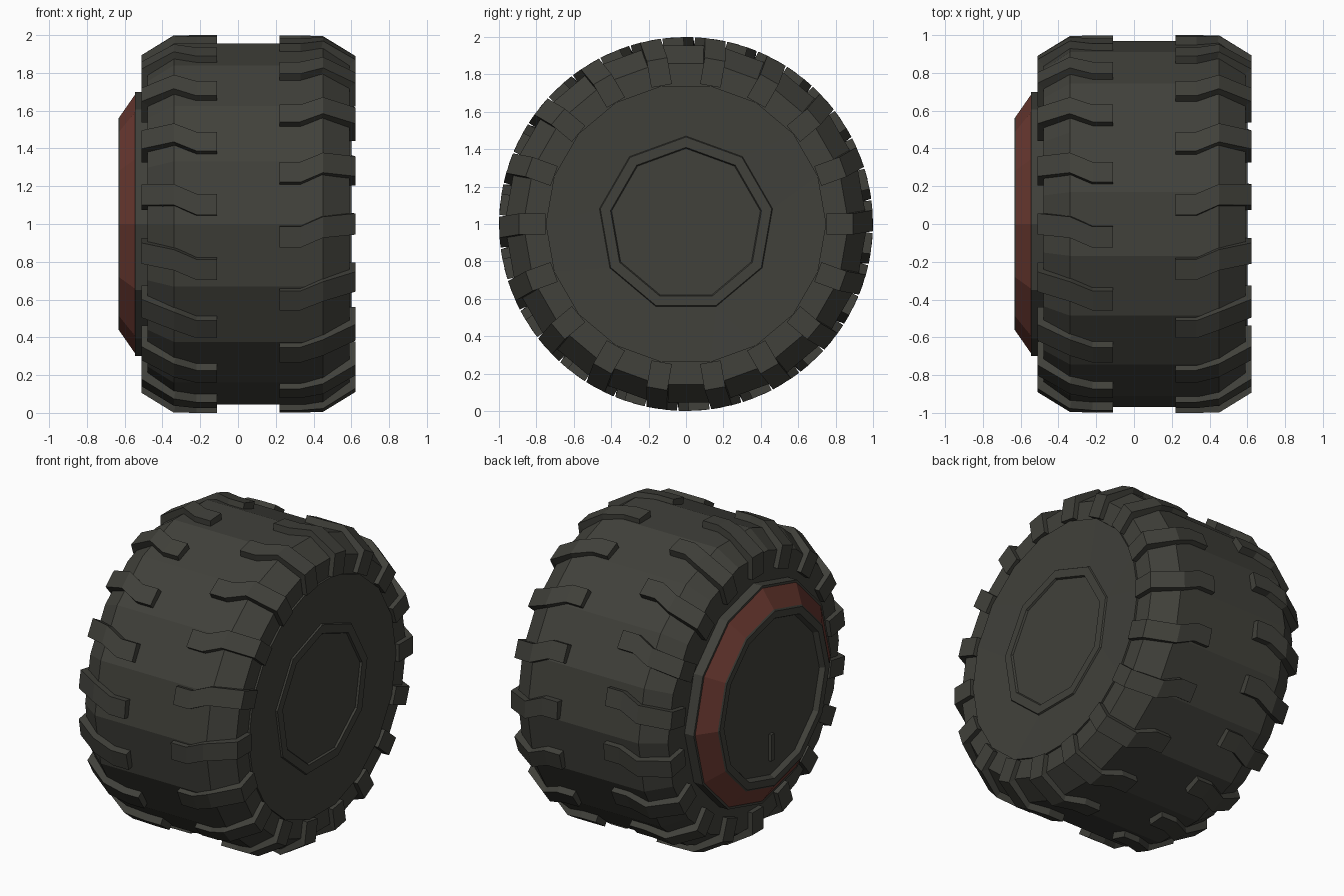
import bpy, bmesh, math

if "Cube" in bpy.data.objects:
    bpy.data.objects.remove(bpy.data.objects["Cube"])

XC = 0.055   # middle plane of the tyre along the axle


def material(name, rgb):
    m = bpy.data.materials.new(name)
    m.diffuse_color = (*rgb, 1)
    m.use_nodes = True
    m.node_tree.nodes["Principled BSDF"].inputs["Base Color"].default_value = m.diffuse_color
    return m


rubber = material("dark rubber", (0.052, 0.052, 0.043))
red = material("dull red", (0.15, 0.042, 0.031))


def finish(name, bm, mats):
    bmesh.ops.recalc_face_normals(bm, faces=bm.faces)
    me = bpy.data.meshes.new(name)
    bm.to_mesh(me)
    bm.free()
    for m in mats:
        me.materials.append(m)
    ob = bpy.data.objects.new(name, me)
    bpy.context.collection.objects.link(ob)
    return ob


def point(x, r, t, w=0.0):
    """Point at radius r and angle t around the axle, shifted sideways by w."""
    a = math.radians(t)
    return (x, -r * math.cos(a) + w * math.sin(a), 1 + r * math.sin(a) + w * math.cos(a))


def lathe(name, profile, sides, start, mats=(rubber,), red_bands=()):
    """Spin an (x, radius) profile around the axle and cap both ends."""
    bm = bmesh.new()
    rings = [[bm.verts.new(point(x, r, start + 360 * i / sides)) for i in range(sides)]
             for x, r in profile]
    for k in range(len(rings) - 1):
        a, b = rings[k], rings[k + 1]
        for i in range(sides):
            j = (i + 1) % sides
            f = bm.faces.new((a[i], a[j], b[j], b[i]))
            f.material_index = 1 if k in red_bands else 0
    bm.faces.new(rings[0])
    bm.faces.new(rings[-1])
    return finish(name, bm, mats)


# Tyre body with sloped shoulders
half = [(0.395, 0.97), (0.535, 0.87), (0.535, 0.75)]
lathe("tyre_body", [(XC - u, r) for u, r in reversed(half)] + [(XC + u, r) for u, r in half], 18, 0)

# Plain side disc with a nine-sided recessed hub
lathe("side_disc", [(0.50, 0.75), (0.60, 0.75), (0.592, 0.45), (0.50, 0.45)], 18, 0).hide_render = False
bpy.data.objects.remove(bpy.data.objects["side_disc"])
bm = bmesh.new()
outer = [bm.verts.new(point(0.602, 0.75, 20 * i)) for i in range(18)]
back = [bm.verts.new(point(0.55, 0.75, 20 * i)) for i in range(18)]
nine = [[bm.verts.new(point(x, r, 90 + 40 * i)) for i in range(9)]
        for x, r in ((0.592, 0.47), (0.602, 0.465), (0.602, 0.41), (0.56, 0.388))]
for i in range(18):
    j = (i + 1) % 18
    bm.faces.new((outer[i], outer[j], back[j], back[i]))
    # disc facets run from eighteen outer corners to nine inner corners
    m = ((i - 4) // 2) % 9
    if i % 2 == 0:
        bm.faces.new((outer[i], outer[j], nine[0][m]))
        bm.faces.new((outer[j], nine[0][(m + 1) % 9], nine[0][m]))
    else:
        bm.faces.new((outer[i], outer[j], nine[0][(m + 1) % 9]))
for a, b in zip(nine, nine[1:]):
    for i in range(9):
        j = (i + 1) % 9
        bm.faces.new((a[i], a[j], b[j], b[i]))
bm.faces.new(nine[-1])
finish("side_disc", bm, [rubber])

# Twelve-sided wheel rim with a red sloped band and a shallow dish
lathe("wheel_rim", [(-0.47, 0.70), (-0.545, 0.70), (-0.545, 0.685), (-0.625, 0.57),
                    (-0.632, 0.56), (-0.632, 0.515), (-0.60, 0.50)],
      12, 0, (rubber, red), (2,))

# Small valve on the wheel dish
bm = bmesh.new()
bmesh.ops.create_cube(bm, size=1)
for v in bm.verts:
    v.co = (-0.605 + v.co.x * 0.03, v.co.y * 0.03, 0.68 + v.co.z * 0.17)
finish("valve", bm, [rubber])

# Tread lugs: (distance from middle, outer radius, inner distance, inner radius, twist)
stations = [(0.165, 0.998, 0.165, 0.93, -4), (0.275, 0.998, 0.275, 0.93, -4),
            (0.395, 0.998, 0.38, 0.93, -1), (0.567, 0.893, 0.50, 0.84, 0),
            (0.567, 0.75, 0.50, 0.75, 0)]


def tread(name, side, start):
    bm = bmesh.new()
    for k in range(18):
        t0 = start + 20 * k
        loops = []
        for u, r, ui, ri, dt in stations:
            loops.append([bm.verts.new(point(XC + side * d, q, t0 + dt, w))
                          for d, q, w in ((u, r, -0.056), (u, r, 0.056),
                                          (ui, ri, 0.056), (ui, ri, -0.056))])
        for a, b in zip(loops, loops[1:]):
            for i in range(4):
                j = (i + 1) % 4
                bm.faces.new((a[i], a[j], b[j], b[i]))
        bm.faces.new(loops[0])
        bm.faces.new(loops[-1])
    finish(name, bm, [rubber])


tread("right_tread_lugs", 1, 0)
tread("left_tread_lugs", -1, 10)
